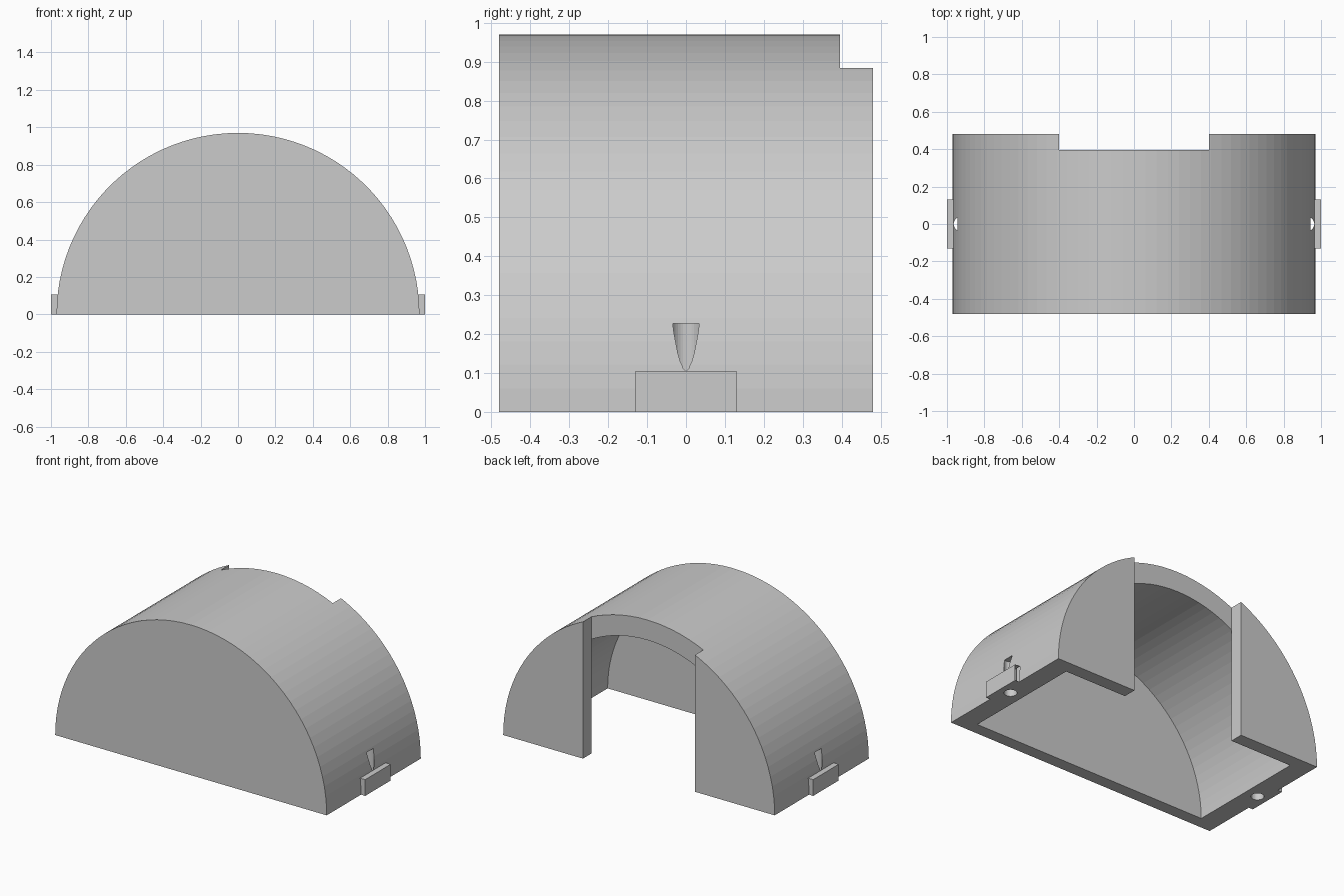
import bpy
import bmesh
import math

if "Cube" in bpy.data.objects:
    bpy.data.objects.remove(bpy.data.objects["Cube"])

OUTER, INNER = 0.97, 0.84
HALF_DEPTH = 0.48
SEGMENTS = 50

grey = bpy.data.materials.new("plain grey")
grey.use_nodes = True
colour = (0.6, 0.6, 0.6, 1)
grey.diffuse_color = colour
grey.node_tree.nodes["Principled BSDF"].inputs["Base Color"].default_value = colour


def add_object(name, bm):
    bmesh.ops.recalc_face_normals(bm, faces=bm.faces)
    mesh = bpy.data.meshes.new(name)
    bm.to_mesh(mesh)
    bm.free()
    mesh.materials.append(grey)
    obj = bpy.data.objects.new(name, mesh)
    bpy.context.collection.objects.link(obj)
    return obj


def half_cylinder(name, radius, y0, y1, drop=0):
    """Half disc, optionally carried below the floor, extruded along y."""
    bm = bmesh.new()
    angles = [math.pi * i / SEGMENTS for i in range(SEGMENTS + 1)]
    points = [(radius * math.cos(a), radius * math.sin(a)) for a in angles]
    if drop:
        points += [(-radius, -drop), (radius, -drop)]
    face = bm.faces.new([bm.verts.new((x, y0, z)) for x, z in points])
    new = bmesh.ops.extrude_face_region(bm, geom=[face])["geom"]
    verts = [v for v in new if isinstance(v, bmesh.types.BMVert)]
    bmesh.ops.translate(bm, verts=verts, vec=(0, y1 - y0, 0))
    return add_object(name, bm)


def box(name, low, high):
    bm = bmesh.new()
    bmesh.ops.create_cube(bm, size=1)
    for v in bm.verts:
        v.co = [(a + b) / 2 + c * (b - a) for a, b, c in zip(low, high, v.co)]
    return add_object(name, bm)


def peg_hole(name, x, radius, top):
    bm = bmesh.new()
    bmesh.ops.create_cone(bm, cap_ends=True, segments=32, radius1=radius,
                          radius2=radius, depth=top + 0.1)
    bmesh.ops.translate(bm, verts=bm.verts, vec=(x, 0, (top - 0.1) / 2))
    return add_object(name, bm)


def combine(target, tool, operation):
    mod = target.modifiers.new(tool.name, "BOOLEAN")
    mod.operation = operation
    mod.solver = "EXACT"
    mod.object = tool
    bpy.context.view_layer.objects.active = target
    bpy.ops.object.modifier_apply(modifier=mod.name)
    bpy.data.objects.remove(tool)


# Hollow arched shell, open underneath
shell = half_cylinder("arched_shell", OUTER, -HALF_DEPTH, HALF_DEPTH)
combine(shell, half_cylinder("cavity", INNER, -0.4, 0.395, 0.1), "DIFFERENCE")

# Full-height doorway through the back wall
combine(shell, box("doorway", (-0.4, 0.395, -0.1), (0.4, 0.6, 1.1)), "DIFFERENCE")

# Side tabs, and blind peg holes that break through the curved wall
for side, label in ((1, "left"), (-1, "right")):
    xs = sorted((side * 0.9, side * 1.0))
    tab = box(label + "_tab", (xs[0], -0.13, 0), (xs[1], 0.13, 0.105))
    combine(shell, tab, "UNION")
    combine(shell, peg_hole(label + "_peg_hole", side * 0.926, 0.038, 0.228), "DIFFERENCE")
